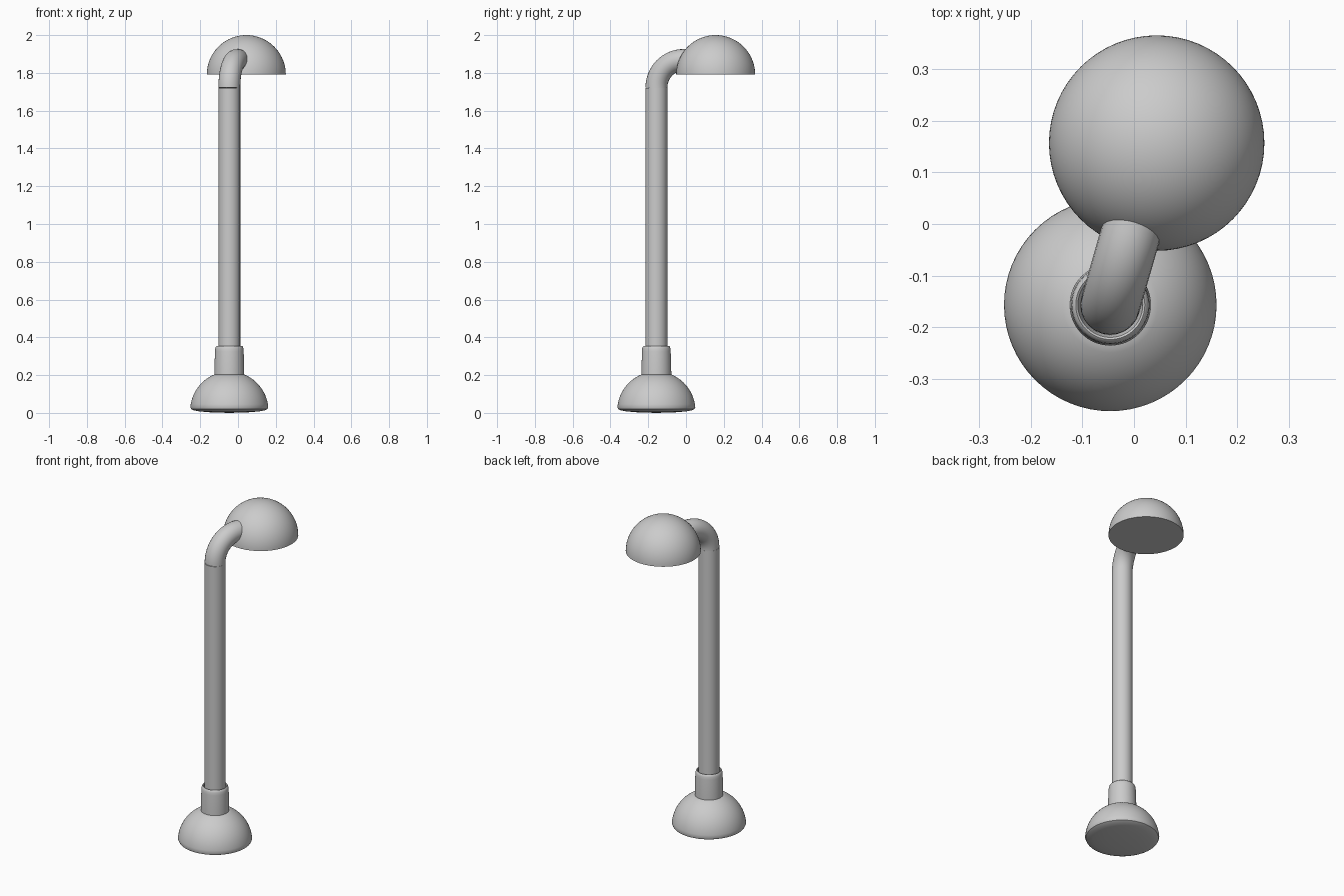
import bpy, bmesh, math
from mathutils import Vector, Matrix

if "Cube" in bpy.data.objects:
    bpy.data.objects.remove(bpy.data.objects["Cube"])

POLE = Vector((-0.046, -0.157, 0))
SHADE = Vector((0.044, 0.157, 0))
POLE_R = 0.058


def lathe(name, profile, centre, steps=64):
    """Revolve (radius, z) points around a vertical axis."""
    bm = bmesh.new()
    verts = [bm.verts.new((r, 0, z)) for r, z in profile]
    edges = [bm.edges.new(pair) for pair in zip(verts, verts[1:])]
    bmesh.ops.spin(bm, geom=verts + edges, cent=(0, 0, 0), axis=(0, 0, 1),
                   angle=math.tau, steps=steps)
    bmesh.ops.remove_doubles(bm, verts=bm.verts, dist=1e-5)
    bmesh.ops.recalc_face_normals(bm, faces=bm.faces)
    mesh = bpy.data.meshes.new(name)
    bm.to_mesh(mesh)
    bm.free()
    ob = bpy.data.objects.new(name, mesh)
    ob.location = centre
    bpy.context.collection.objects.link(ob)
    bpy.ops.object.select_all(action='DESELECT')
    ob.select_set(True)
    bpy.context.view_layer.objects.active = ob
    bpy.ops.object.shade_smooth_by_angle(angle=math.radians(35))
    return ob


def arc(radius, z0, start, end, n):
    """Points of a circular arc centred on the axis at height z0 (degrees)."""
    out = []
    for i in range(n + 1):
        a = math.radians(start + (end - start) * i / n)
        out.append((max(radius * math.cos(a), 0), z0 + radius * math.sin(a)))
    return out


# Domed foot with a shallow convex underside
lathe("base", [(0, 0), (0.1, 0.003), (0.16, 0.008), (0.19, 0.014), (0.202, 0.02)]
      + arc(0.207, 0.012, 5, 68, 14) + [(0, 0.205)], POLE)

# Slightly tapered collar with a rounded lip around the pole
lathe("collar", [(0.079, 0.17), (0.079, 0.22), (0.076, 0.325), (0.0745, 0.341),
                 (0.071, 0.351), (0.067, 0.354), (0.063, 0.351),
                 (0.0605, 0.341), (0.058, 0.33)], POLE)

# Straight pole
lathe("pole", [(0, 0.1), (POLE_R, 0.1), (POLE_R, 1.72), (0, 1.72)], POLE, 48)

# Bent arm: quarter turn toward the shade, ending inside it
BEND_R, BEND_Z = 0.148, 1.72
direction = (SHADE - POLE).normalized()
path = []
for i in range(17):
    a = math.radians(90 * i / 16)
    path.append(POLE + direction * BEND_R * (1 - math.cos(a))
                + Vector((0, 0, BEND_Z + BEND_R * math.sin(a))))
path.append(path[-1] + direction * 0.1)
curve = bpy.data.curves.new("arm", 'CURVE')
curve.dimensions = '3D'
curve.bevel_depth = POLE_R
curve.bevel_resolution = 10
curve.use_fill_caps = True
spline = curve.splines.new('POLY')
spline.points.add(len(path) - 1)
for point, co in zip(spline.points, path):
    point.co = (*co, 1)
spline.use_smooth = True
bpy.context.collection.objects.link(bpy.data.objects.new("arm", curve))

# Hemispherical lamp shade, closed underneath
lathe("shade", [(0, 1.791)] + arc(0.209, 1.791, 0, 90, 24), SHADE)
